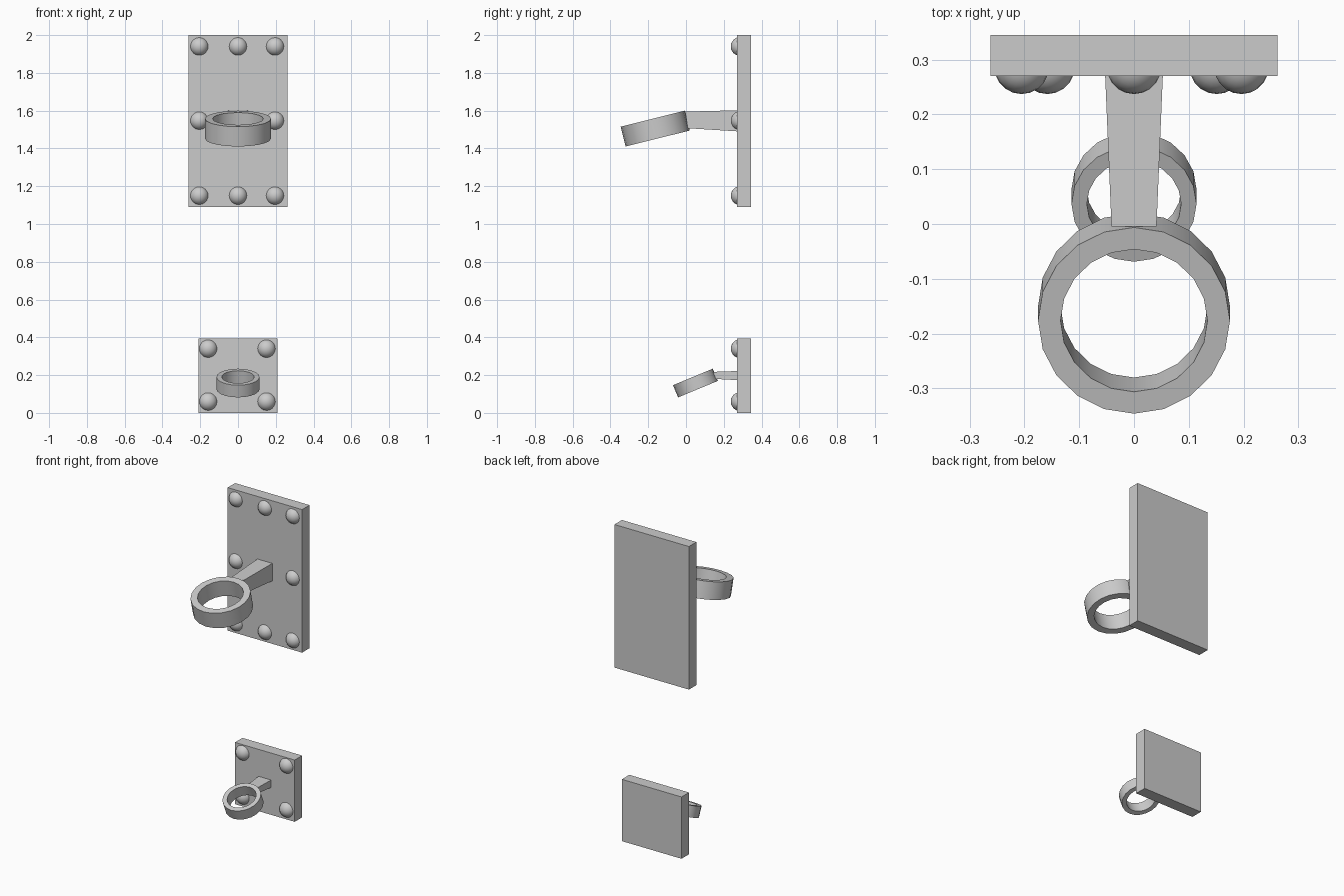
import bpy, bmesh
from math import radians, sin, cos, tau

if "Cube" in bpy.data.objects:
    bpy.data.objects.remove(bpy.data.objects["Cube"])

PLATE_FRONT, PLATE_BACK = 0.27, 0.345


def make_object(name, bm, smooth=None):
    bmesh.ops.recalc_face_normals(bm, faces=bm.faces)
    mesh = bpy.data.meshes.new(name)
    bm.to_mesh(mesh)
    bm.free()
    ob = bpy.data.objects.new(name, mesh)
    bpy.context.collection.objects.link(ob)
    if smooth:
        bpy.ops.object.select_all(action='DESELECT')
        ob.select_set(True)
        bpy.context.view_layer.objects.active = ob
        bpy.ops.object.shade_smooth_by_angle(angle=radians(smooth))
    return ob


def loft(name, profiles, closed=False, smooth=None):
    """Bridge rings of points; cap the ends unless the loop closes on itself."""
    bm = bmesh.new()
    rings = [[bm.verts.new(p) for p in prof] for prof in profiles]
    n = len(rings[0])
    pairs = list(zip(rings, rings[1:] + rings[:1])) if closed else list(zip(rings, rings[1:]))
    for a, b in pairs:
        for i in range(n):
            j = (i + 1) % n
            bm.faces.new((a[i], a[j], b[j], b[i]))
    if not closed:
        bm.faces.new(rings[0])
        bm.faces.new(rings[-1])
    return make_object(name, bm, smooth)


def rect(w, y_low, y_high, z0, z1):
    return [(-w, y_low, z0), (w, y_low, z0), (w, y_high, z1), (-w, y_high, z1)]


def hoop(name, y, z, outer, inner, height, tilt):
    h = height / 2
    section = [(inner, -h), (outer, -h), (outer, h), (inner, h)]
    profiles = [[(r * cos(k * tau / 20), r * sin(k * tau / 20), s) for r, s in section]
                for k in range(20)]
    ob = loft(name, profiles, closed=True, smooth=30)
    ob.location = (0, y, z)
    ob.rotation_euler.x = radians(tilt)


def rivets(name, points):
    for i, (x, z) in enumerate(points):
        bm = bmesh.new()
        bmesh.ops.create_uvsphere(bm, u_segments=20, v_segments=12, radius=0.05)
        ob = make_object(f"{name}_{i + 1}", bm, smooth=40)
        ob.location = (x, 0.287, z)


def plate(name, w, z0, z1):
    loft(name, [rect(w, y, y, z0, z1) for y in (PLATE_FRONT, PLATE_BACK)])


# upper bracket: tall plate, eight rivets, tapered arm, large hoop
plate("upper_plate", 0.262, 1.09, 2.0)
rivets("upper_rivet", [(x, z) for z in (1.94, 1.547, 1.15) for x in (-0.205, 0, 0.196)
                       if (x, z) != (0, 1.547)])
loft("upper_arm", [rect(0.041, 0.01, -0.005, 1.507, 1.595),
                   rect(0.053, 0.28, 0.28, 1.49, 1.602)])
hoop("upper_hoop", -0.163, 1.505, 0.175, 0.134, 0.108, 14)

# lower bracket: short plate, four rivets, thin arm, small hoop
plate("lower_plate", 0.21, 0.0, 0.393)
rivets("lower_rivet", [(x, z) for z in (0.34, 0.06) for x in (-0.158, 0.151)])
loft("lower_arm", [rect(0.035, 0.155, 0.143, 0.18, 0.217),
                   rect(0.045, 0.28, 0.28, 0.173, 0.222)])
hoop("lower_hoop", 0.05, 0.158, 0.114, 0.086, 0.07, 22.5)
